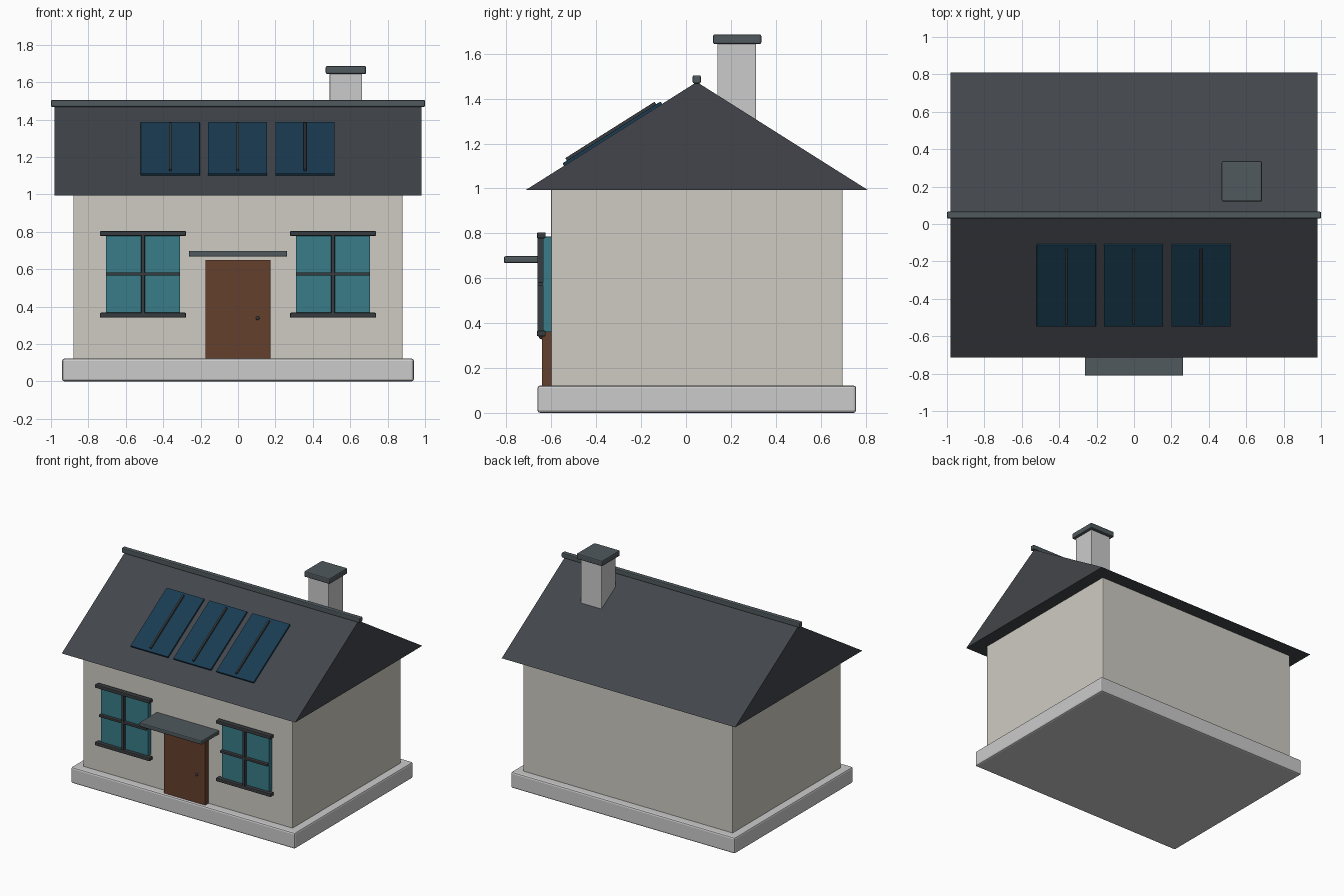
import bpy, bmesh, math
from mathutils import Matrix, Vector

if "Cube" in bpy.data.objects:
    bpy.data.objects.remove(bpy.data.objects["Cube"])


def material(name, rgb):
    m = bpy.data.materials.new(name)
    m.diffuse_color = (*rgb, 1)
    m.use_nodes = True
    m.node_tree.nodes["Principled BSDF"].inputs["Base Color"].default_value = m.diffuse_color
    return m


WALL = material("plaster", (0.62, 0.60, 0.54))
ROOF = material("slate", (0.055, 0.06, 0.07))
TRIM = material("trim", (0.08, 0.10, 0.11))
DARK = material("frame", (0.04, 0.045, 0.05))
GLASS = material("glass", (0.04, 0.20, 0.25))
WOOD = material("wood", (0.13, 0.05, 0.025))
PANEL = material("panel", (0.01, 0.045, 0.085))


def finish(name, bm, mat, bevel=0.0):
    bmesh.ops.recalc_face_normals(bm, faces=bm.faces)
    mesh = bpy.data.meshes.new(name)
    bm.to_mesh(mesh)
    bm.free()
    ob = bpy.data.objects.new(name, mesh)
    bpy.context.collection.objects.link(ob)
    if mat:
        mesh.materials.append(mat)
    if bevel:
        mod = ob.modifiers.new("bevel", 'BEVEL')
        mod.width = bevel
        mod.segments = 2
    return ob


def box(name, x, y, z, mat=None, bevel=0.0):
    """Box from (min, max) ranges on each axis."""
    lo, hi = map(Vector, zip(x, y, z))
    bm = bmesh.new()
    bmesh.ops.create_cube(bm, size=1)
    bmesh.ops.scale(bm, vec=hi - lo, verts=bm.verts)
    ob = finish(name, bm, mat, bevel)
    ob.location = (lo + hi) / 2
    return ob


MID = 0.048                   # ridge line in y
EAVE, APEX, HALF = 0.993, 1.474, 0.762

# Foundation and walls
box("foundation", (-0.94, 0.94), (MID - 0.71, MID + 0.71), (0, 0.122), None, 0.012)
box("walls", (-0.88, 0.88), (MID - 0.65, MID + 0.65), (0.11, 1.0), WALL, 0.006)

# Roof prism: gable profile extruded along x
bm = bmesh.new()
gable = [bm.verts.new((-0.98, y, z)) for y, z in
         ((MID - HALF, EAVE), (MID + HALF, EAVE), (MID, APEX))]
face = bm.faces.new(gable)
ext = bmesh.ops.extrude_face_region(bm, geom=[face])
bmesh.ops.translate(bm, vec=(1.96, 0, 0),
                    verts=[v for v in ext["geom"] if isinstance(v, bmesh.types.BMVert)])
finish("roof", bm, ROOF)
box("ridge_cap", (-1, 1), (MID - 0.018, MID + 0.018), (1.468, 1.504), TRIM, 0.006)

# Chimney
box("chimney_stack", (0.49, 0.664), (0.14, 0.312), (1.2, 1.65), None, 0.004)
box("chimney_cap", (0.469, 0.685), (0.12, 0.336), (1.643, 1.686), TRIM, 0.008)

# Solar panels lying on the front slope
slope = math.atan2(APEX - EAVE, HALF)
frame = Matrix.Translation((0, -0.325, EAVE + (HALF - MID - 0.325) * math.tan(slope))) \
    @ Matrix.Rotation(slope, 4, 'X')
for i in (-1, 0, 1):
    cx = i * 0.36 - 0.002
    p = box(f"solar_panel_{i + 2}", (cx - 0.158, cx + 0.158), (-0.258, 0.258),
            (-0.012, 0.013), PANEL, 0.003)
    b = box(f"solar_divider_{i + 2}", (cx - 0.007, cx + 0.007), (-0.235, 0.235),
            (0.008, 0.026), DARK, 0.002)
    for ob in (p, b):
        ob.matrix_world = frame @ Matrix.Translation(ob.location)

# Windows on both sides of the door
for side, cx in (("left", -0.508), ("right", 0.508)):
    box(f"window_glass_{side}", (cx - 0.198, cx + 0.198), (-0.638, -0.59), (0.36, 0.785), GLASS, 0.003)
    box(f"window_mullion_{side}", (cx - 0.01, cx + 0.01), (-0.662, -0.632), (0.36, 0.785), DARK, 0.003)
    box(f"window_crossbar_{side}", (cx - 0.198, cx + 0.198), (-0.662, -0.632), (0.565, 0.582), DARK, 0.003)
    box(f"window_lintel_{side}", (cx - 0.23, cx + 0.23), (-0.664, -0.625), (0.778, 0.804), DARK, 0.005)
    box(f"window_sill_{side}", (cx - 0.23, cx + 0.23), (-0.664, -0.625), (0.341, 0.367), DARK, 0.005)

# Door, knob and canopy
box("door", (-0.174, 0.174), (-0.642, -0.59), (0.115, 0.65), WOOD, 0.005)
bm = bmesh.new()
bmesh.ops.create_uvsphere(bm, u_segments=12, v_segments=8, radius=0.01,
                          matrix=Matrix.Translation((0.105, -0.645, 0.338)))
for f in bm.faces:
    f.smooth = True
finish("door_knob", bm, DARK)
box("door_canopy", (-0.263, 0.263), (-0.811, -0.597), (0.667, 0.698), TRIM, 0.007)
